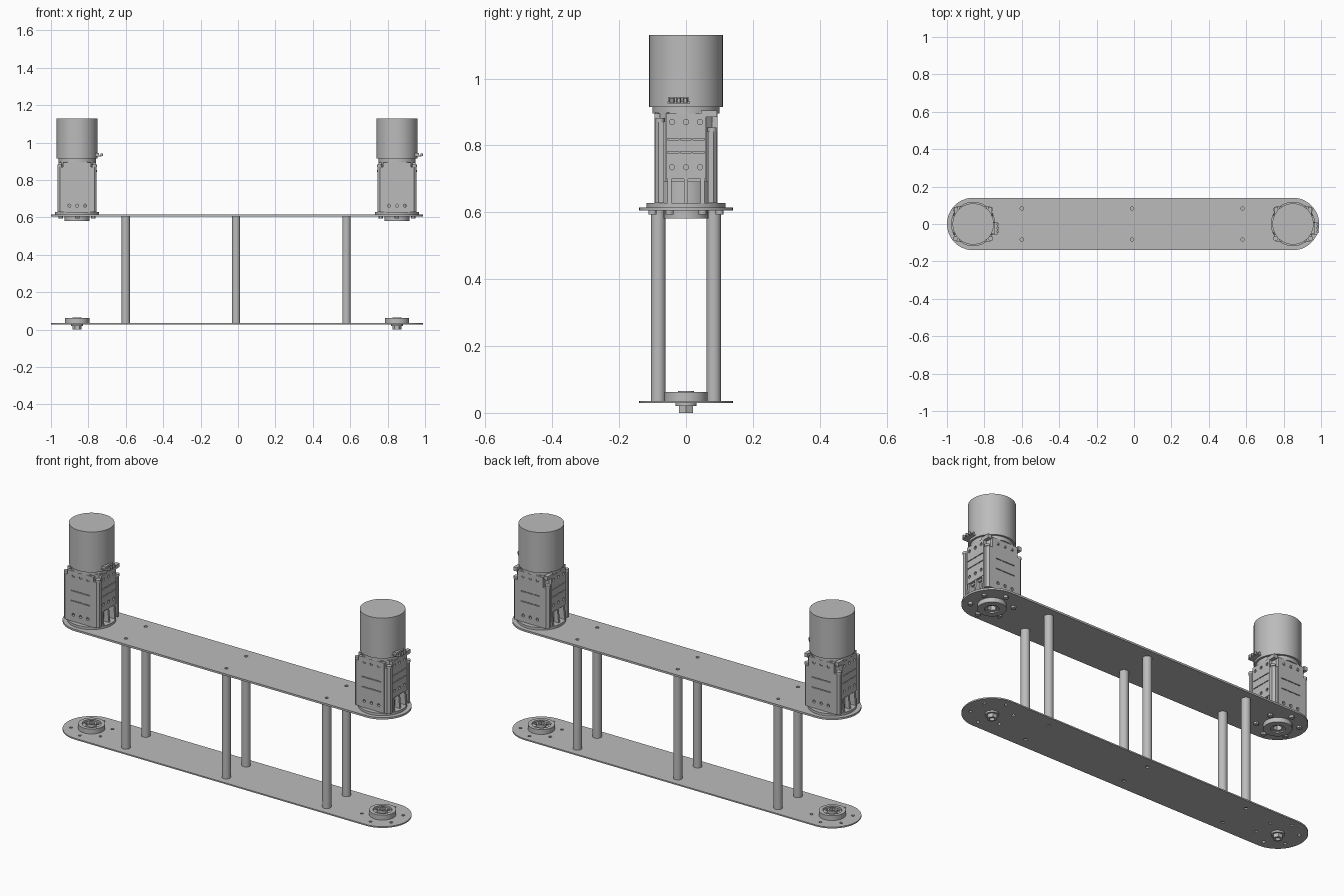
import bpy
from math import pi, cos, sin
from mathutils import Matrix, Vector

cube = bpy.data.objects.get("Cube")
if cube:
    bpy.data.objects.remove(cube)

grey = bpy.data.materials.new("machined_grey")
grey.use_nodes = True
grey.diffuse_color = (0.5, 0.5, 0.5, 1)
grey.node_tree.nodes["Principled BSDF"].inputs["Base Color"].default_value = (0.5, 0.5, 0.5, 1)


def circle(r, x=0, y=0, n=32, turn=0):
    return [(x + r * cos(turn + 2 * pi * i / n), y + r * sin(turn + 2 * pi * i / n)) for i in range(n)]


def rect(x0, x1, y0, y1):
    return [(x0, y0), (x1, y0), (x1, y1), (x0, y1)]


def bolt_ring(count, radius, hole, turn=0):
    return [circle(hole, x, y, 12) for x, y in circle(radius, n=count, turn=turn)]


def extrude(name, loops, low, high, frame=Matrix()):
    """Extrude an outline, with further loops as holes, from low to high."""
    curve = bpy.data.curves.new(name, 'CURVE')
    curve.dimensions = '2D'
    curve.fill_mode = 'BOTH'
    curve.extrude = (high - low) / 2
    for loop in loops:
        spline = curve.splines.new('POLY')
        spline.points.add(len(loop) - 1)
        for point, (x, y) in zip(spline.points, loop):
            point.co = (x, y, 0, 1)
        spline.use_cyclic_u = True
    obj = bpy.data.objects.new(name, curve)
    bpy.context.collection.objects.link(obj)
    obj.matrix_world = frame @ Matrix.Translation((0, 0, (low + high) / 2))
    bpy.ops.object.select_all(action='DESELECT')
    obj.select_set(True)
    bpy.context.view_layer.objects.active = obj
    bpy.ops.object.convert(target='MESH')
    obj = bpy.context.object
    obj.data.materials.clear()
    obj.data.materials.append(grey)
    bpy.ops.object.shade_smooth_by_angle(angle=pi / 6)
    return obj


ENDS = {"right": -0.86, "left": 0.85}
POSTS = (-0.6, -0.01, 0.58)
PLATE_R = 0.14


# Long plates with rounded ends and drilled holes
def plate(name, low, high, bore):
    a, b = ENDS.values()
    half = 24
    outline = [(b + PLATE_R * sin(pi * i / half), -PLATE_R * cos(pi * i / half)) for i in range(half + 1)]
    outline += [(a - PLATE_R * sin(pi * i / half), PLATE_R * cos(pi * i / half)) for i in range(half + 1)]
    holes = [circle(0.009, x, y, 12) for x in POSTS for y in (-0.083, 0.083)]
    for x in ENDS.values():
        holes.append(circle(bore, x, 0))
        holes += [[(px + x, py) for px, py in h] for h in bolt_ring(6, 0.1, 0.008, pi / 6)]
    extrude(name, [outline] + holes, low, high)


plate("top_plate", 0.605, 0.615, 0.06)
plate("bottom_plate", 0.029, 0.036, 0.03)

# Round standoffs between the plates
for i, x in enumerate(POSTS):
    for side, y in (("front", -0.083), ("back", 0.083)):
        extrude(f"standoff_{side}_{i + 1}", [circle(0.022, x, y, 24)], 0.036, 0.605)


# Frame whose local x runs along the gearbox side, y up and z outward
def side_frame(centre, angle):
    out = Vector((cos(angle), sin(angle), 0))
    along = Vector((-sin(angle), cos(angle), 0))
    m = Matrix((along, (0, 0, 1), out)).transposed().to_4x4()
    return centre @ m


def octagon(a, b):
    return [(a, -b), (a, b), (b, a), (-b, a), (-a, b), (-a, -b), (-b, -a), (b, -a)]


def gearbox_panel(name, frame, width, low, high, inner, outer):
    loops = [rect(-width, width, low, high)]
    for z in (low + 0.035, high - 0.025):
        loops += [circle(0.008, x, z, 12) for x in (-0.042, 0, 0.042)]
    for k in (0.4, 0.6):
        z = low + (high - low) * k
        loops += [rect(x, x + 0.034, z, z + 0.004) for x in (-0.055, -0.017, 0.021)]
    extrude(name, loops, inner, outer, frame)


def motor(tag, x):
    at = Matrix.Translation((x, 0, 0))

    def part(name, loops, low, high, frame=at):
        return extrude(f"{tag}_{name}", loops, low, high, frame)

    # Motor can and collar
    part("motor_can", [circle(0.11, n=64)], 0.915, 1.13)
    part("motor_collar", [circle(0.1, n=48)], 0.895, 0.915)

    # Mounting flange, pilot boss below the plate and output shaft
    part("mount_flange", [circle(0.118, n=48)] + bolt_ring(4, 0.1, 0.007, pi / 4), 0.615, 0.628)
    part("pilot_boss", [circle(0.067), circle(0.034)], 0.582, 0.615)
    part("pilot_sleeve", [circle(0.034), circle(0.022, n=6)], 0.588, 0.615)
    for i, (px, py) in enumerate(circle(0.1, n=6, turn=pi / 6)):
        part(f"plate_bolt_{i + 1}", [circle(0.012, px, py, 12)], 0.594, 0.605)

    # Gearbox core
    part("gearbox_base", [circle(0.078)], 0.628, 0.7)
    part("gearbox_core", [octagon(0.088, 0.06)], 0.69, 0.87)
    part("gearbox_neck", [octagon(0.092, 0.052)], 0.87, 0.9)

    # Slotted panels: tall at front and back, shorter at the sides
    for name, k in (("left", 0), ("back", 1), ("right", 2), ("front", 3)):
        frame = side_frame(at, k * pi / 2)
        if k % 2:
            gearbox_panel(f"{tag}_panel_{name}", frame, 0.075, 0.628, 0.895, 0.078, 0.094)
        else:
            gearbox_panel(f"{tag}_panel_{name}", frame, 0.06, 0.7, 0.895, 0.084, 0.1)
            # Gussets under the side panels
            for i, y in enumerate((-0.05, 0, 0.05)):
                gusset = [(-0.06, 0.628), (-0.105, 0.628), (-0.098, 0.7), (-0.06, 0.7)]
                part(f"gusset_{name}_{i + 1}", [gusset], y - 0.006, y + 0.006,
                     side_frame(at, k * pi / 2 + pi / 2))

    # Corner rails, with screw ears on top
    for i, (sx, sy) in enumerate(((-1, -1), (1, -1), (1, 1), (-1, 1))):
        rail = [(sx * px, sy * py) for px, py in
                ((0.075, 0.066), (0.104, 0.066), (0.104, 0.082), (0.092, 0.093), (0.075, 0.093))]
        high = 0.87 if sy < 0 else 0.842
        part(f"corner_rail_{i + 1}", [rail], 0.628, high)
        part(f"screw_ear_{i + 1}", [circle(0.013, sx * 0.093, sy * 0.078, 16)], high, high + 0.012)
    # Hooks reaching back over the rear rails
    for i, s in enumerate((-1, 1)):
        part(f"hook_{i + 1}", [rect(s * 0.08, s * 0.1, 0.045, 0.092)], 0.885, 0.905)

    # Cable connector with terminal teeth on the left side
    part("connector", [rect(0.09, 0.13, -0.056, 0.012)], 0.926, 0.932)
    part("connector_body", [rect(0.09, 0.118, -0.052, 0.008)], 0.932, 0.945)
    for i in range(3):
        part(f"terminal_{i + 1}", [circle(0.007, 0.132, -0.042 + i * 0.02, 12)], 0.928, 0.942)


# Bearing block, hub and hex shaft end on the lower plate
def bearing(tag, x):
    at = Matrix.Translation((x, 0, 0))
    extrude(f"{tag}_bearing_ring", [circle(0.065, n=48), circle(0.046)], 0.036, 0.062, at)
    extrude(f"{tag}_bearing_web", [circle(0.046), circle(0.018, n=6)] + bolt_ring(6, 0.034, 0.006), 0.036, 0.052, at)
    extrude(f"{tag}_bearing_hub", [circle(0.024, n=24), circle(0.016, n=6)], 0.052, 0.066, at)
    extrude(f"{tag}_hub_flange", [circle(0.032, n=24)], 0.02, 0.036, at)
    extrude(f"{tag}_hex_shaft", [circle(0.024, n=6), circle(0.012, n=16)], 0.0, 0.02, at)


for tag, x in ENDS.items():
    motor(tag, x)
    bearing(tag, x)
